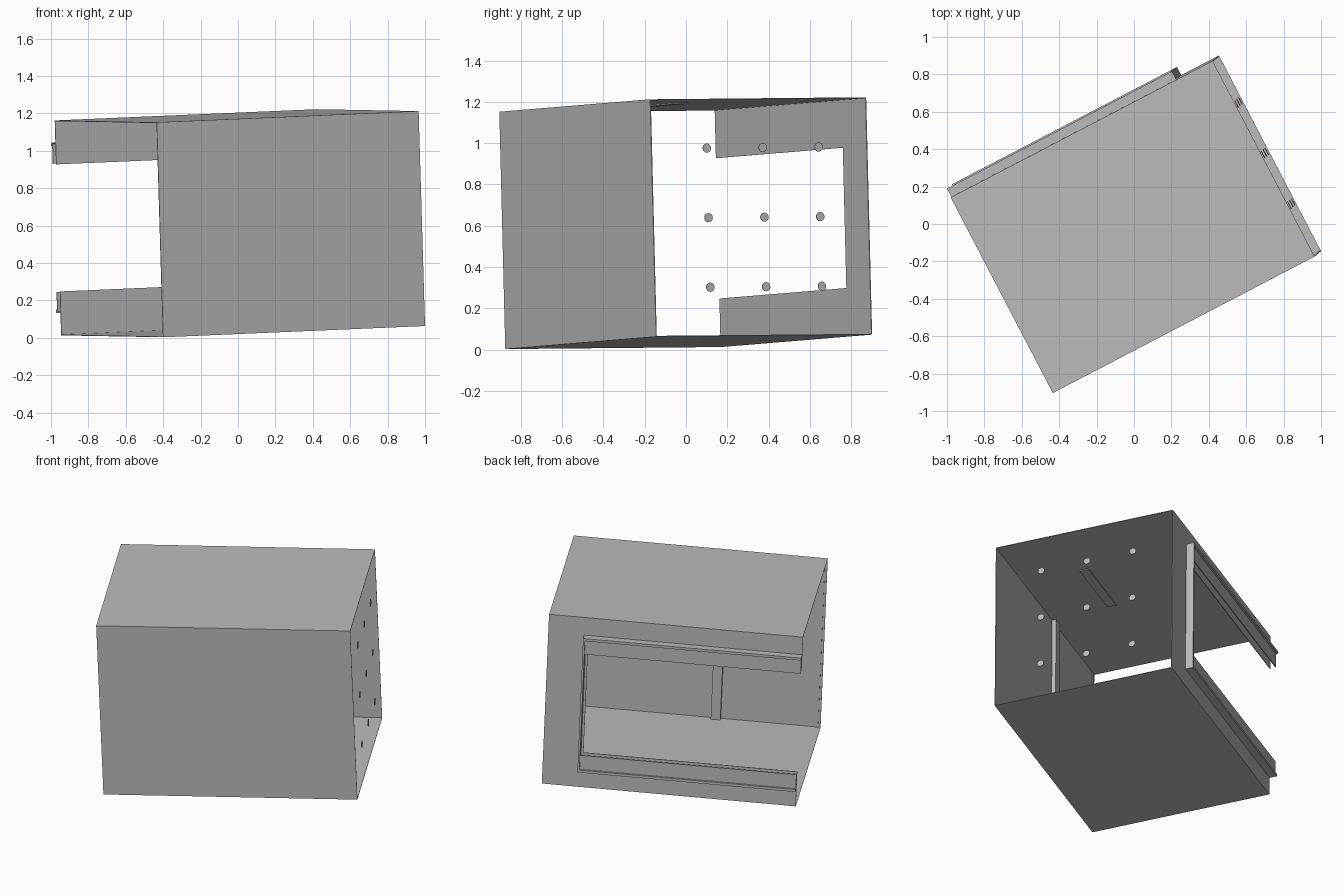
import bpy, bmesh, math
from mathutils import Matrix, Vector

cube = bpy.data.objects.get("Cube")
if cube:
    bpy.data.objects.remove(cube, do_unlink=True)

# Single sheet-metal colour
grey = bpy.data.materials.new("sheet_grey")
grey.use_nodes = True
GREY = (0.5, 0.5, 0.5, 1.0)
grey.diffuse_color = GREY
grey.node_tree.nodes["Principled BSDF"].inputs["Base Color"].default_value = GREY

# Cabinet frame: u along the front, v into the depth, w upward, slightly tilted
U = Vector((1.40, 0.73, 0.06)).normalized()
V = Vector((-0.545, 1.045, 0.01))
V = (V - U * V.dot(U)).normalized()
W = U.cross(V)
FRAME = Matrix.Translation((-0.40, -0.875, 0.003)) @ Matrix((U, V, W)).transposed().to_4x4()
L, D, H, T = 1.58, 1.18, 1.15, 0.004     # length, depth, height, sheet thickness


def finish(name, bm):
    bmesh.ops.recalc_face_normals(bm, faces=bm.faces)
    mesh = bpy.data.meshes.new(name)
    bm.to_mesh(mesh)
    bm.free()
    mesh.materials.append(grey)
    ob = bpy.data.objects.new(name, mesh)
    ob.matrix_world = FRAME
    bpy.context.collection.objects.link(ob)
    return ob


def box(name, u, v, w):
    bm = bmesh.new()
    size = [b - a for a, b in (u, v, w)]
    mid = [(a + b) / 2 for a, b in (u, v, w)]
    bmesh.ops.create_cube(bm, size=1, matrix=Matrix.Translation(mid) @ Matrix.Diagonal((*size, 1)))
    return finish(name, bm)


def extrude(name, points, direction):
    bm = bmesh.new()
    face = bm.faces.new([bm.verts.new(p) for p in points])
    new = bmesh.ops.extrude_face_region(bm, geom=[face])["geom"]
    bmesh.ops.translate(bm, vec=direction, verts=[g for g in new if isinstance(g, bmesh.types.BMVert)])
    return finish(name, bm)


# Floor
box("floor", (0, L), (0, D), (0, T))

# Roof in three strips
for i, (a, b) in enumerate(((0, 0.29), (0.29, 0.91), (0.91, D))):
    box(f"roof_panel_{i + 1}", (0, L), (a, b), (H - T, H))
box("roof_stiffener", (0.70, 1.15), (0.38, 0.44), (H - T - 0.005, H - T))

# Front wall: two columns of four panels, with a post behind the joint
for col, (a, b) in enumerate(((0, 0.65), (0.65, L))):
    for row in range(4):
        step = (H - 2 * T) / 4
        box(f"front_panel_{col + 1}_{row + 1}", (a, b), (0, T),
            (T + row * step, T + (row + 1) * step))
box("front_post", (0.62, 0.68), (T, 0.03), (T, H - T))
box("front_edge_strip", (0.015, 0.04), (T, 0.009), (T, H - T))

# Back wall: a C shape, open toward the low-u end
EDGE, LOW, HIGH = 1.33, 0.235, 0.915
c_shape = [(0, T), (L, T), (L, H - T), (0, H - T), (0, HIGH), (EDGE, HIGH), (EDGE, LOW), (0, LOW)]
extrude("back_wall", [(u, D - T, w) for u, w in c_shape], (0, T, 0))

# Door track: folded rails above and below the opening, closed by an end stop
RAIL_END, OUT = 1.345, 0.05
for name, inner, sign in (("upper_rail", HIGH, 1), ("lower_rail", LOW, -1)):
    profile = [(0, 0.115), (OUT, 0.115), (OUT, 0.098), (0.038, 0.098), (0.038, 0.003),
               (0.032, 0.003), (0.032, 0.108), (0, 0.108)]
    extrude(name, [(0, D + v, inner + sign * w) for v, w in profile], (RAIL_END, 0, 0))
box("rail_stop", (RAIL_END, RAIL_END + 0.012), (D, D + OUT), (LOW - 0.115, HIGH + 0.115))

# Nine round caps in the plane of the far end
for i in range(3):
    for j in range(3):
        bm = bmesh.new()
        at = Matrix.Translation((L - 0.002, 0.304 + 0.305 * i, 0.237 + 0.337 * j))
        bmesh.ops.create_cone(bm, cap_ends=True, segments=24, radius1=0.022, radius2=0.022,
                              depth=0.004, matrix=at @ Matrix.Rotation(math.pi / 2, 4, "Y"))
        finish(f"end_cap_{i + 1}_{j + 1}", bm)
